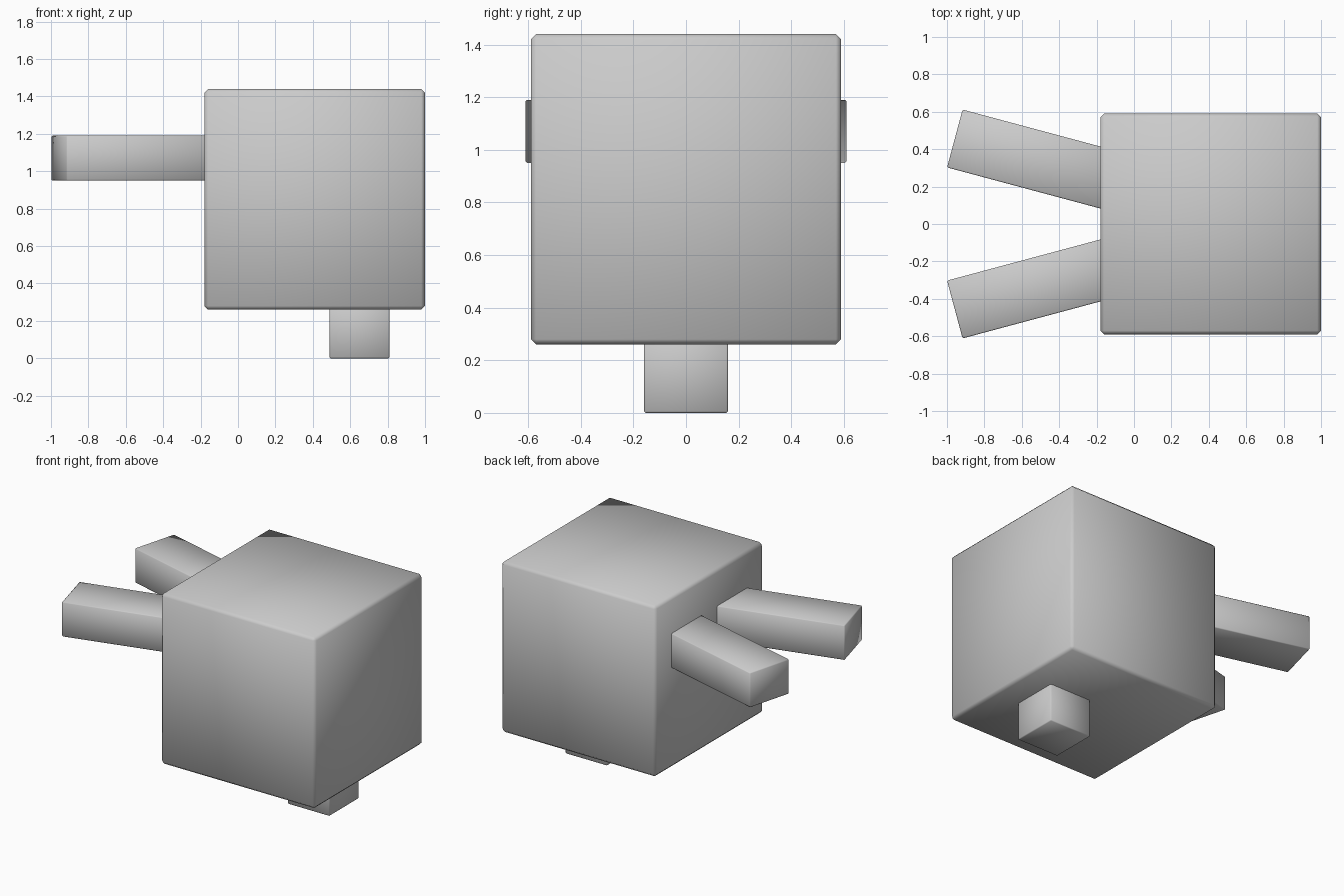
import bpy
from math import radians, cos, sin

if "Cube" in bpy.data.objects:
    bpy.data.objects.remove(bpy.data.objects["Cube"])


def block(name, size, centre, bevel, turn=0.0):
    """Smooth-shaded box with a narrow one-segment chamfer."""
    bpy.ops.mesh.primitive_cube_add(size=1, location=centre)
    ob = bpy.context.object
    ob.name = name
    ob.scale = size
    bpy.ops.object.transform_apply(location=False, rotation=False, scale=True)
    ob.rotation_euler.z = turn
    mod = ob.modifiers.new("chamfer", 'BEVEL')
    mod.width = bevel
    mod.segments = 1
    mod.limit_method = 'NONE'
    bpy.ops.object.shade_smooth()
    return ob


# Large cube body
block("body", (1.18, 1.18, 1.18), (0.41, 0.0, 0.85), 0.02)

# Small foot under the body
block("foot", (0.32, 0.32, 0.32), (0.65, 0.0, 0.16), 0.006)

# Two arms splayed outwards, running into the body
angle, length = radians(15), 0.95
for name, side in (("back_arm", 1), ("front_arm", -1)):
    x = -0.958 + cos(angle) * length / 2
    y = side * (0.457 - sin(angle) * length / 2)
    block(name, (length, 0.32, 0.24), (x, y, 1.07), 0.006, -side * angle)
